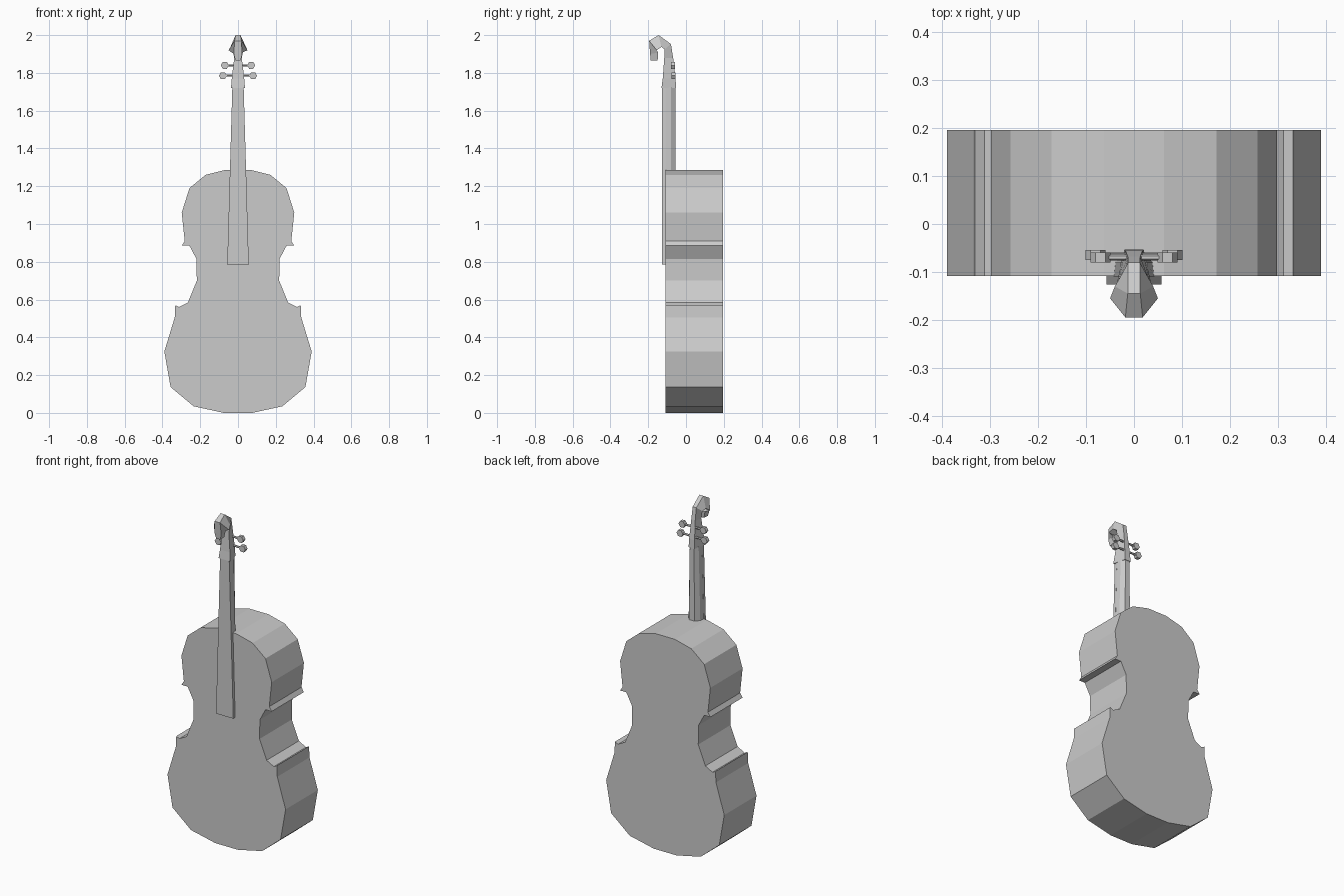
import bpy, bmesh, math
from mathutils import Matrix

if "Cube" in bpy.data.objects:
    bpy.data.objects.remove(bpy.data.objects["Cube"])


def finish(bm, name):
    bmesh.ops.recalc_face_normals(bm, faces=bm.faces)
    mesh = bpy.data.meshes.new(name)
    bm.to_mesh(mesh)
    bm.free()
    obj = bpy.data.objects.new(name, mesh)
    bpy.context.collection.objects.link(obj)
    return obj


def loft(name, rings):
    """Skin a list of equal-length rings of points and cap both ends."""
    bm = bmesh.new()
    rows = [[bm.verts.new(p) for p in ring] for ring in rings]
    n = len(rows[0])
    for a, b in zip(rows, rows[1:]):
        for i in range(n):
            j = (i + 1) % n
            bm.faces.new((a[i], a[j], b[j], b[i]))
    bm.faces.new(rows[0])
    bm.faces.new(rows[-1])
    return finish(bm, name)


# Body: mirrored half outline, extruded front to back
half = [(0.075, 0.003), (0.235, 0.035), (0.357, 0.137), (0.39, 0.325),
        (0.335, 0.505), (0.332, 0.57), (0.312, 0.56), (0.265, 0.585),
        (0.218, 0.70), (0.22, 0.815), (0.257, 0.885), (0.298, 0.885),
        (0.282, 0.91), (0.298, 1.06), (0.257, 1.19), (0.172, 1.26),
        (0.063, 1.287)]
outline = half + [(-x, z) for x, z in reversed(half)]
outline = [(x, 0.0 if z < 0.01 else z) for x, z in outline]
loft("body", [[(x, y, z) for x, z in outline] for y in (-0.108, 0.196)])

# Fingerboard: long tapering slab that runs over the front of the body
loft("fingerboard", [[(-w, -0.126, z), (w, -0.126, z), (w, -0.108, z), (-w, -0.108, z)]
                     for z, w in ((0.785, 0.057), (1.725, 0.03))])

# Neck: faceted back behind the fingerboard
loft("neck", [[(-w, -0.11, z), (w, -0.11, z), (w * 0.92, -0.08, z),
               (w * 0.45, -0.055, z), (-w * 0.45, -0.055, z), (-w * 0.92, -0.08, z)]
              for z, w in ((1.275, 0.042), (1.725, 0.03))])

# Pegbox and scroll: sections as outer (y, z, half width), inner (y, z, half width)
sections = [
    (-0.053, 1.72, 0.020, -0.130, 1.72, 0.037),
    (-0.055, 1.77, 0.018, -0.123, 1.77, 0.033),
    (-0.068, 1.88, 0.013, -0.115, 1.88, 0.020),
    (-0.080, 1.953, 0.012, -0.113, 1.925, 0.030),
    (-0.145, 2.00, 0.013, -0.130, 1.937, 0.040),
    (-0.195, 1.97, 0.018, -0.155, 1.92, 0.050),
    (-0.190, 1.90, 0.022, -0.147, 1.907, 0.022),
    (-0.187, 1.865, 0.014, -0.150, 1.867, 0.014),
]
loft("pegbox_and_scroll", [[(-wo, yo, zo), (wo, yo, zo), (wi, yi, zi), (-wi, yi, zi)]
                           for yo, zo, wo, yi, zi, wi in sections])


# Tuning pegs: thin shaft with a hexagonal disc head
def peg(name, x, y, z):
    bm = bmesh.new()
    bmesh.ops.create_cone(bm, cap_ends=True, segments=6, radius1=0.006, radius2=0.006,
                          depth=abs(x),
                          matrix=Matrix.Translation((x / 2, y, z)) @ Matrix.Rotation(math.pi / 2, 4, 'Y'))
    bmesh.ops.create_cone(bm, cap_ends=True, segments=6, radius1=0.021, radius2=0.021,
                          depth=0.021,
                          matrix=Matrix.Translation((x, y, z)) @ Matrix.Rotation(math.pi / 2, 4, 'X')
                          @ Matrix.Rotation(math.pi / 6, 4, 'Z'))
    finish(bm, name)


for side in (-1, 1):
    peg("lower_peg", side * 0.08, -0.065, 1.785)
    peg("upper_peg", side * 0.07, -0.07, 1.84)
